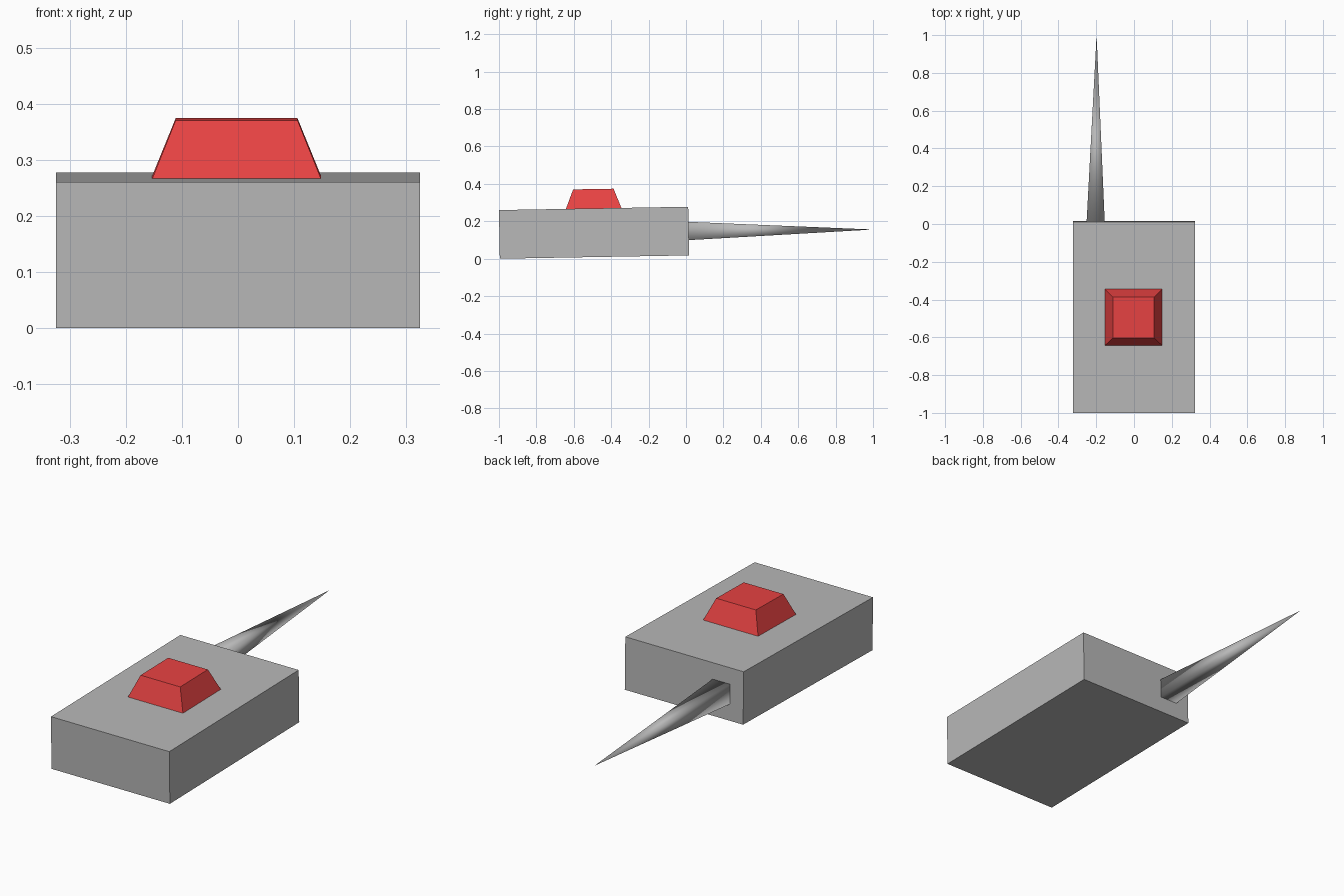
import bpy, bmesh, math
from mathutils import Matrix, Vector

if "Cube" in bpy.data.objects:
    bpy.data.objects.remove(bpy.data.objects["Cube"])

TILT = math.radians(1.0)  # the whole body leans up slightly toward the back


def material(name, rgb):
    m = bpy.data.materials.new(name)
    m.diffuse_color = (*rgb, 1)
    m.use_nodes = True
    m.node_tree.nodes["Principled BSDF"].inputs["Base Color"].default_value = m.diffuse_color
    return m


grey = material("grey", (0.48, 0.48, 0.48))
red = material("red", (0.80, 0.055, 0.055))


def frustum(name, bottom, top, height, mat, matrix, smooth=False):
    """Four-sided block: bottom and top are (width, depth), base at local z = 0."""
    bm = bmesh.new()
    bmesh.ops.create_cube(bm, size=1)
    for v in bm.verts:
        w, d = top if v.co.z > 0 else bottom
        v.co = Vector((v.co.x * w, v.co.y * d, (v.co.z + 0.5) * height))
    bmesh.ops.remove_doubles(bm, verts=bm.verts, dist=1e-5)
    bmesh.ops.recalc_face_normals(bm, faces=bm.faces)
    for f in bm.faces:
        f.smooth = smooth
    me = bpy.data.meshes.new(name)
    bm.to_mesh(me)
    bm.free()
    me.materials.append(mat)
    ob = bpy.data.objects.new(name, me)
    ob.matrix_world = matrix
    bpy.context.collection.objects.link(ob)
    return ob


lean = Matrix.Translation((0, -0.9955, 0)) @ Matrix.Rotation(TILT, 4, 'X')

# Main body, hinged at its bottom front edge
frustum("body", (0.648, 1.012), (0.648, 1.012), 0.26, grey,
        lean @ Matrix.Translation((0, 0.506, 0)))

# Tapered push button on the top face
frustum("button", (0.302, 0.298), (0.217, 0.216), 0.105, red,
        lean @ Matrix.Translation((-0.0025, 0.5065, 0.2585)))

# Long square spike out of the back, pointing along +y
base, tip = Vector((-0.203, 0.0, 0.148)), Vector((-0.198, 1.0, 0.156))
aim = (tip - base).to_track_quat('Z', 'Y').to_matrix().to_4x4()
frustum("spike", (0.097, 0.099), (0, 0), (tip - base).length, grey,
        Matrix.Translation(base) @ aim, smooth=True)
